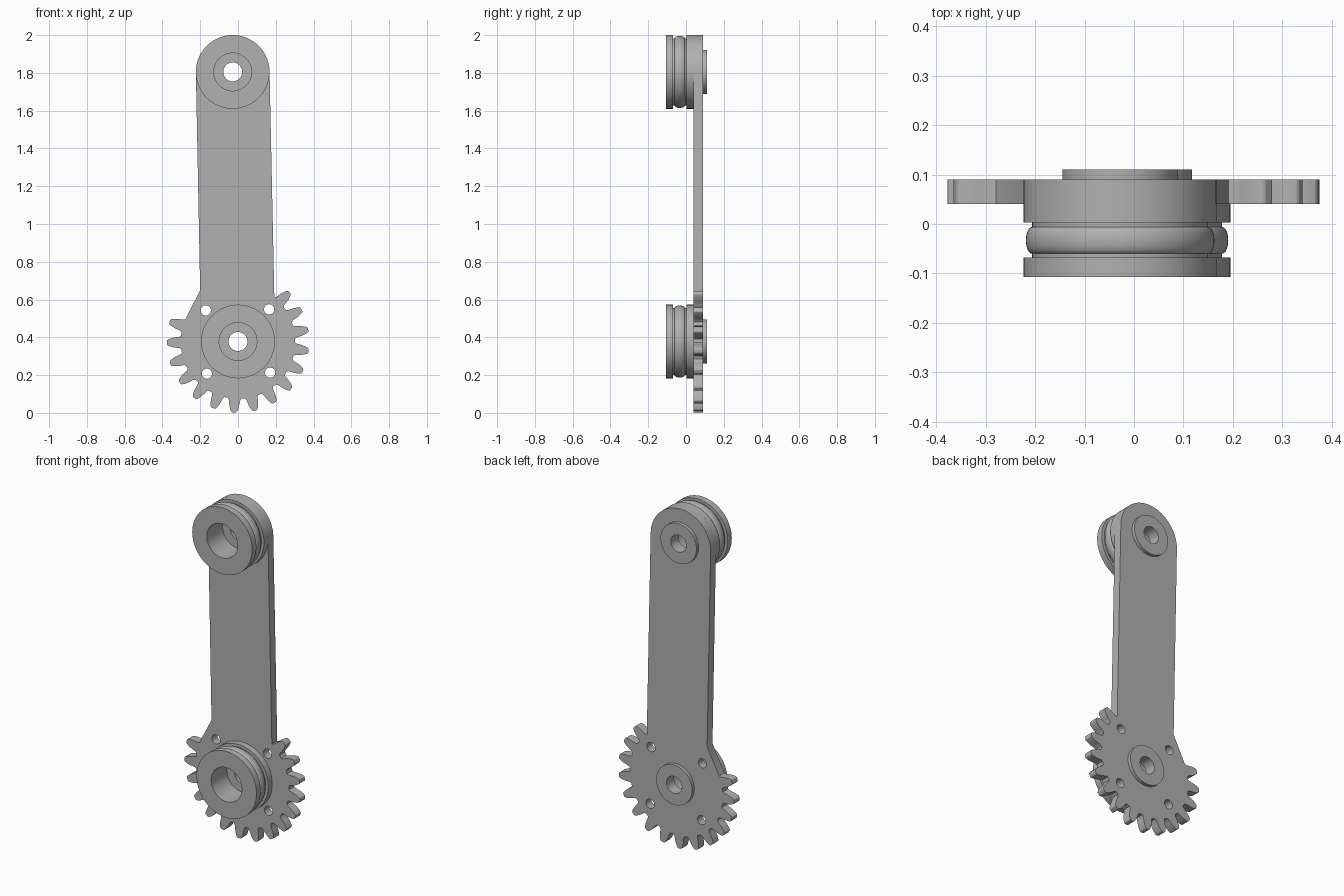
import bpy, bmesh, math
from mathutils import Matrix, Vector

if "Cube" in bpy.data.objects:
    bpy.data.objects.remove(bpy.data.objects["Cube"])

GEAR = Vector((0.0, 0.378))      # (x, z) of the lower axle
TOP = Vector((-0.028, 1.805))    # (x, z) of the upper axle
ARM_R, BORE_R, HOLE_R = 0.195, 0.1, 0.05
PLATE_Y = (0.04, 0.09)
TEETH = 21
STEP = 360 / TEETH

grey = bpy.data.materials.new("Plain grey")
grey.use_nodes = True
COLOUR = (0.44, 0.44, 0.44, 1)
grey.diffuse_color = COLOUR
grey.node_tree.nodes["Principled BSDF"].inputs["Base Color"].default_value = COLOUR


def polar(centre, radius, degrees):
    a = math.radians(degrees)
    return centre + Vector((math.cos(a), math.sin(a))) * radius


def finish(bm, name):
    bmesh.ops.recalc_face_normals(bm, faces=bm.faces)
    mesh = bpy.data.meshes.new(name)
    bm.to_mesh(mesh)
    bm.free()
    obj = bpy.data.objects.new(name, mesh)
    bpy.context.collection.objects.link(obj)
    mesh.materials.append(grey)
    return obj


def smooth(obj):
    bpy.ops.object.select_all(action='DESELECT')
    obj.select_set(True)
    bpy.context.view_layer.objects.active = obj
    bpy.ops.object.shade_smooth_by_angle(angle=math.radians(30))


def extrude_outline(points, y0, y1, name):
    bm = bmesh.new()
    face = bm.faces.new([bm.verts.new((p.x, y0, p.y)) for p in points])
    out = bmesh.ops.extrude_face_region(bm, geom=[face])
    verts = [g for g in out["geom"] if isinstance(g, bmesh.types.BMVert)]
    bmesh.ops.translate(bm, verts=verts, vec=(0, y1 - y0, 0))
    return finish(bm, name)


def revolve(profile, centre, name, segments=72):
    """Turn a closed (radius, y) profile around a front-to-back axle."""
    bm = bmesh.new()
    rings = []
    for i in range(segments):
        d = [polar(centre, r, 360 * i / segments) for r, _ in profile]
        rings.append([bm.verts.new((p.x, y, p.y)) for p, (_, y) in zip(d, profile)])
    n = len(profile)
    for i in range(segments):
        a, b = rings[i], rings[(i + 1) % segments]
        for j in range(n):
            k = (j + 1) % n
            bm.faces.new((a[j], a[k], b[k], b[j]))
    obj = finish(bm, name)
    smooth(obj)
    return obj


# Gear sector and arm share one flat outline
axis = (TOP - GEAR).normalized()
side = Vector((axis.y, -axis.x))


def inside_arm(p):
    d = p - GEAR
    return d.dot(axis) > 0 and abs(d.dot(side)) < ARM_R


flank = [(0.303, 6.8), (0.312, 5.5), (0.33, 4.8), (0.346, 4.1),
         (0.364, 3.0), (0.374, 2.1), (0.377, 1.3)]
outline = []
for i in range(15):                       # clockwise, right shoulder to left
    mid = 9.5 + STEP * (2 - i)
    tooth = [(r, mid + a) for r, a in flank]
    tooth += [(r, mid - a) for r, a in reversed(flank)]
    outline += [p for p in (polar(GEAR, r, a) for r, a in tooth) if not inside_arm(p)]
outline.append(GEAR - side * ARM_R + axis * 0.275)

tilt = math.degrees(math.atan2(side.y, side.x))
outline += [polar(TOP, ARM_R, tilt + 180 - 5 * i) for i in range(37)]
plate = extrude_outline(outline, *PLATE_Y, "geared_arm")

# Axle holes and the four small mounting holes
holes = [(GEAR, HOLE_R), (TOP, HOLE_R)]
holes += [(polar(GEAR, 0.237, 46 + 90 * i), 0.027) for i in range(4)]
bm = bmesh.new()
for c, r in holes:
    place = Matrix.Translation((c.x, 0.065, c.y)) @ Matrix.Rotation(math.pi / 2, 4, 'X')
    bmesh.ops.create_cone(bm, cap_ends=True, segments=72 if r == HOLE_R else 32,
                          radius1=r, radius2=r, depth=0.2, matrix=place)
cutter = finish(bm, "hole_cutter")
mod = plate.modifiers.new("holes", 'BOOLEAN')
mod.operation, mod.solver, mod.object = 'DIFFERENCE', 'EXACT', cutter
bpy.context.view_layer.objects.active = plate
plate.select_set(True)
bpy.ops.object.modifier_apply(modifier=mod.name)
bpy.data.objects.remove(cutter)
smooth(plate)

# Grooved hub with a rounded ring, and a low boss behind, at each axle
FRONT, GROOVE_A, GROOVE_B = -0.107, -0.068, 0.003
GROOVE_R = 0.178
ring = []
for i in range(13):
    t = math.pi * i / 12
    ring.append((GROOVE_R + 0.0125 * math.sin(t), -0.033 - 0.027 * math.cos(t)))
hub = [(BORE_R, FRONT), (ARM_R, FRONT), (ARM_R, GROOVE_A), (GROOVE_R, GROOVE_A)]
hub += ring
hub += [(GROOVE_R, GROOVE_B), (ARM_R, GROOVE_B), (ARM_R, PLATE_Y[0]), (BORE_R, PLATE_Y[0])]
boss = [(HOLE_R, PLATE_Y[1]), (0.117, PLATE_Y[1]), (0.117, 0.11), (HOLE_R, 0.11)]

for label, centre in (("lower", GEAR), ("upper", TOP)):
    revolve(hub, centre, label + "_hub")
    revolve(boss, centre, label + "_back_boss")
